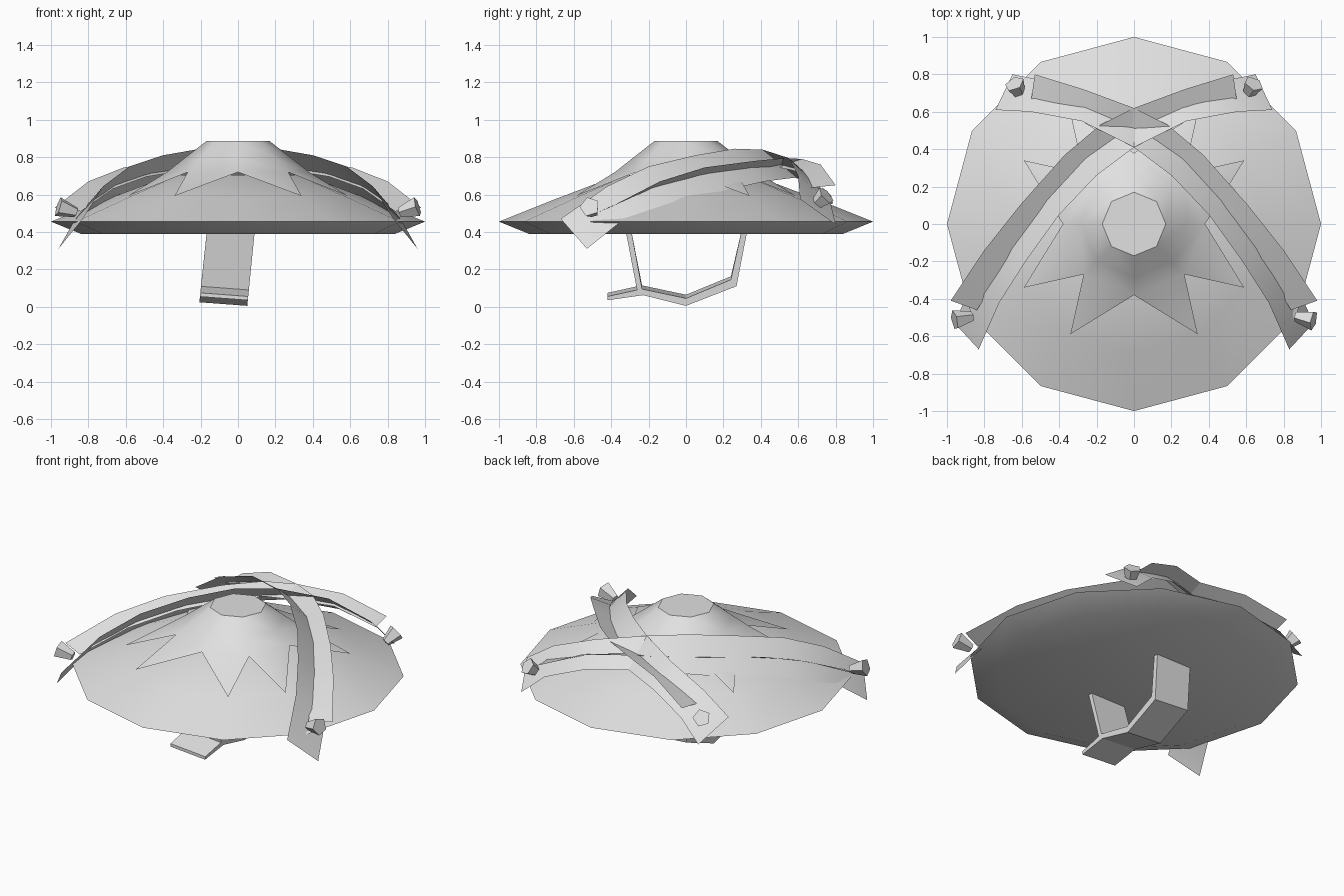
import bpy, bmesh, math
from mathutils import Vector

if "Cube" in bpy.data.objects:
    bpy.data.objects.remove(bpy.data.objects["Cube"])

grey = bpy.data.materials.new("light_grey")
grey.diffuse_color = (0.75, 0.75, 0.75, 1)
grey.use_nodes = True
grey.node_tree.nodes["Principled BSDF"].inputs["Base Color"].default_value = grey.diffuse_color


def make(name, verts, faces, angle=40, recalc=True):
    me = bpy.data.meshes.new(name)
    me.from_pydata([tuple(v) for v in verts], [], faces)
    if recalc:
        bm = bmesh.new()
        bm.from_mesh(me)
        bmesh.ops.recalc_face_normals(bm, faces=bm.faces)
        bm.to_mesh(me)
        bm.free()
    me.materials.append(grey)
    ob = bpy.data.objects.new(name, me)
    bpy.context.collection.objects.link(ob)
    bpy.ops.object.select_all(action='DESELECT')
    ob.select_set(True)
    bpy.context.view_layer.objects.active = ob
    if angle:
        bpy.ops.object.shade_smooth_by_angle(angle=math.radians(angle))
    return ob


def polar(r, deg, z):
    a = math.radians(deg)
    return (r * math.cos(a), r * math.sin(a), z)


def ring_faces(n, rings):
    return [(k * n + i, k * n + (i + 1) % n, (k + 1) * n + (i + 1) % n, (k + 1) * n + i)
            for k in range(rings - 1) for i in range(n)]


# Twelve-sided shallow cone with a bevelled flat underside
profile = [(0.84, 0.39), (1.0, 0.455), (0.69, 0.579), (0.36, 0.704)]
verts = [polar(r, 30 * i, z) for r, z in profile for i in range(12)]
faces = ring_faces(12, len(profile)) + [tuple(range(12)), tuple(range(36, 48))]
make("hat_cone", verts, faces, 30)

# Octagonal crown flaring into an eight-pointed star collar
verts = [polar(r, 45 * i, z) for r, z in [(0.17, 0.885), (0.285, 0.795), (0.38, 0.72)]
         for i in range(8)]
tips = [a + 90 * q for q in range(4) for a in (30, 60)]
verts += [polar(0.68, a, 0.592) for a in tips]
faces = ring_faces(8, 3) + [tuple(range(8))]
faces += [(16 + i, 24 + i, 16 + (i + 1) % 8) for i in range(8)]
make("star_crown", verts, faces, 33)

# Crossing straps: each a sloped ribbon with a raised fin standing out along its middle
ribbon_top = [(.83, -.67, .47), (.72, -.42, .645), (.58, -.2, .75), (.4, .05, .81), (.2, .26, .845),
              (0, .41, .84), (-.28, .55, .795), (-.55, .6, .70), (-.74, .61, .575)]
ribbon_low = [(.96, -.53, .31), (.87, -.33, .47), (.72, -.07, .56), (.53, .2, .62), (.3, .42, .67),
              (.05, .58, .69), (-.25, .70, .66), (-.5, .77, .57), (-.65, .8, .44)]
fin_outer = [(.98, -.41, .53), (.8, -.14, .67), (.61, .1, .745), (.37, .37, .78),
             (.18, .53, .795), (0, .62, .79), (-.27, .72, .76), (-.53, .8, .65)]
fin_inner = [(.84, -.46, .51), (.67, -.19, .63), (.49, .06, .695), (.28, .3, .73),
             (.12, .44, .745), (-.05, .5, .745), (-.28, .61, .72), (-.55, .66, .635)]


def strip(name, a, b, side):
    n = len(a)
    pts = [(side * x, y, z) for x, y, z in a + b]
    faces = []
    for i in range(n - 1):
        f = (i, i + 1, n + i + 1, n + i)
        p = [Vector(pts[k]) for k in f]
        normal = (p[1] - p[0]).cross(p[3] - p[0])
        faces.append(f if normal.z > 0 else f[::-1])
    make(name, pts, faces, 30, recalc=False)


# Tapered five-sided studs at the strap ends
def stud(name, inner, outer):
    inner, outer = Vector(inner), Vector(outer)
    axis = (outer - inner).normalized()
    u = axis.cross(Vector((0, 0, 1))).normalized()
    v = axis.cross(u)
    verts = []
    for c, r in ((inner, 0.028), (outer, 0.055)):
        verts += [c + r * (math.cos(t) * u + math.sin(t) * v)
                  for t in (math.tau * i / 5 for i in range(5))]
    make(name, verts, ring_faces(5, 2) + [tuple(range(5)), tuple(range(5, 10))], 25)


for side, tag in ((1, "right"), (-1, "left")):
    strip("strap_ribbon_" + tag, ribbon_top, ribbon_low, side)
    strip("strap_fin_" + tag, fin_outer, fin_inner, side)
    stud("front_stud_" + tag, (side * .865, -.495, .505), (side * .96, -.515, .535))
    stud("rear_stud_" + tag, (side * .605, .685, .54), (side * .64, .75, .595))

# Slightly tilted strap loop with a tail, hanging below
outline = [(-.325, .42), (-.262, .09), (-.42, .055), (-.42, .035), (-.23, .062), (0, .005),
           (.27, .11), (.33, .42), (.30, .42), (.24, .145), (0, .045), (-.235, .095), (-.295, .42)]
n = len(outline)
verts = []
for half in (-0.128, 0.128):
    for y, z in outline:
        x = half - 0.04 - 0.1 * (0.39 - z)
        top = min(1, (0.42 - z) / 0.3)
        verts.append((x, y, z + 0.075 * (0.128 - half) * top))
make("chin_loop", verts, ring_faces(n, 2) + [tuple(range(n)), tuple(range(n, 2 * n))], 0)
